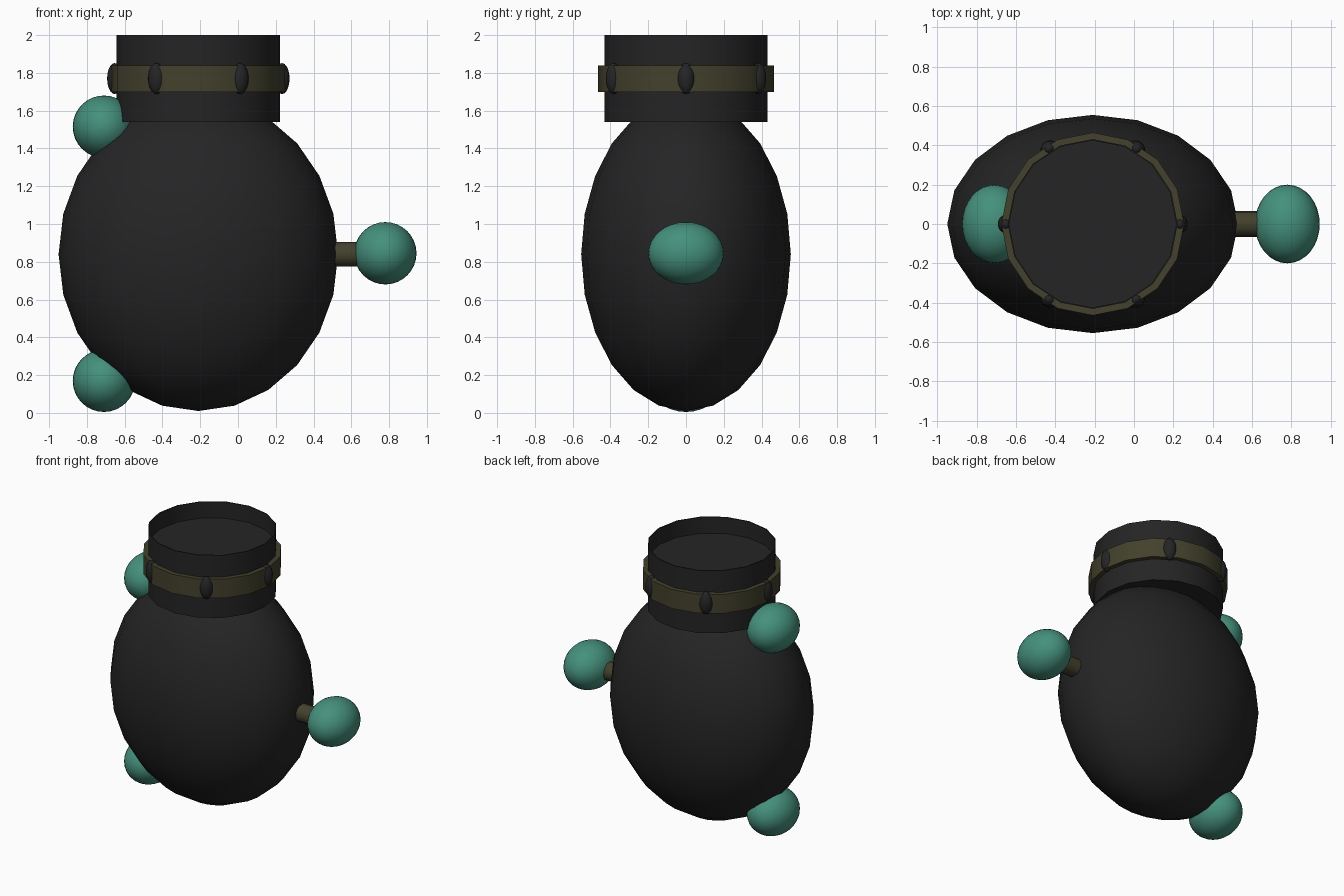
import bpy
import math

cube = bpy.data.objects.get("Cube")
if cube:
    bpy.data.objects.remove(cube, do_unlink=True)


def material(name, rgb):
    mat = bpy.data.materials.new(name)
    mat.use_nodes = True
    mat.diffuse_color = (*rgb, 1)
    mat.node_tree.nodes["Principled BSDF"].inputs["Base Color"].default_value = (*rgb, 1)
    return mat


charcoal = material("charcoal", (0.018, 0.018, 0.018))
olive = material("olive", (0.056, 0.053, 0.025))
green = material("sea_green", (0.058, 0.28, 0.20))


def finish(name, mat, angle=40):
    obj = bpy.context.object
    obj.name = name
    obj.data.materials.append(mat)
    bpy.ops.object.shade_smooth_by_angle(angle=math.radians(angle))
    return obj


def ellipsoid(name, mat, centre, radii, segments=32, rings=16, turn=0):
    bpy.ops.mesh.primitive_uv_sphere_add(segments=segments, ring_count=rings, radius=1,
                                         location=centre, rotation=(0, 0, turn))
    bpy.context.object.scale = radii
    return finish(name, mat)


def lathe(name, mat, profile, sides=16, closed=False):
    """Revolve (radius, height) points about the neck axis."""
    verts = [(r * math.cos(math.tau * i / sides), r * math.sin(math.tau * i / sides), z)
             for r, z in profile for i in range(sides)]
    n = len(profile)
    faces = [(a * sides + i, a * sides + (i + 1) % sides,
              (a + 1) % n * sides + (i + 1) % sides, (a + 1) % n * sides + i)
             for a in range(n if closed else n - 1) for i in range(sides)]
    if not closed:
        faces.append(tuple(reversed(range(sides))))
        faces.append(tuple(range((n - 1) * sides, n * sides)))
    mesh = bpy.data.meshes.new(name)
    mesh.from_pydata(verts, [], faces)
    obj = bpy.data.objects.new(name, mesh)
    obj.location.x = AXIS
    bpy.context.collection.objects.link(obj)
    bpy.ops.object.select_all(action="DESELECT")
    obj.select_set(True)
    bpy.context.view_layer.objects.active = obj
    return finish(name, mat)


AXIS = -0.21

# Body
ellipsoid("body", charcoal, (AXIS, 0, 0.84), (0.74, 0.555, 0.83), 20, 12)

# Neck with a shallow recess in its top
lathe("neck", charcoal, [(0.432, 1.54), (0.432, 2.0), (0.425, 2.0), (0.425, 1.88)])

# Band around the neck and its studs
lathe("neck_band", olive, [(0.42, 1.70), (0.465, 1.70), (0.465, 1.84), (0.42, 1.84)], closed=True)
for i in range(6):
    a = math.tau * i / 6
    ellipsoid(f"band_stud_{i + 1}", charcoal,
              (AXIS + 0.443 * math.cos(a), 0.443 * math.sin(a), 1.77),
              (0.04, 0.046, 0.082), 16, 10, a)

# Side stem
bpy.ops.mesh.primitive_cylinder_add(vertices=16, radius=0.065, depth=0.28,
                                    location=(0.57, 0, 0.84), rotation=(0, math.pi / 2, 0))
finish("stem", olive)

# Round knobs
for name, x, z in (("stem_knob", 0.78, 0.845), ("upper_knob", -0.71, 1.515), ("lower_knob", -0.71, 0.17)):
    ellipsoid(name, green, (x, 0, z), (0.165, 0.2, 0.165))
